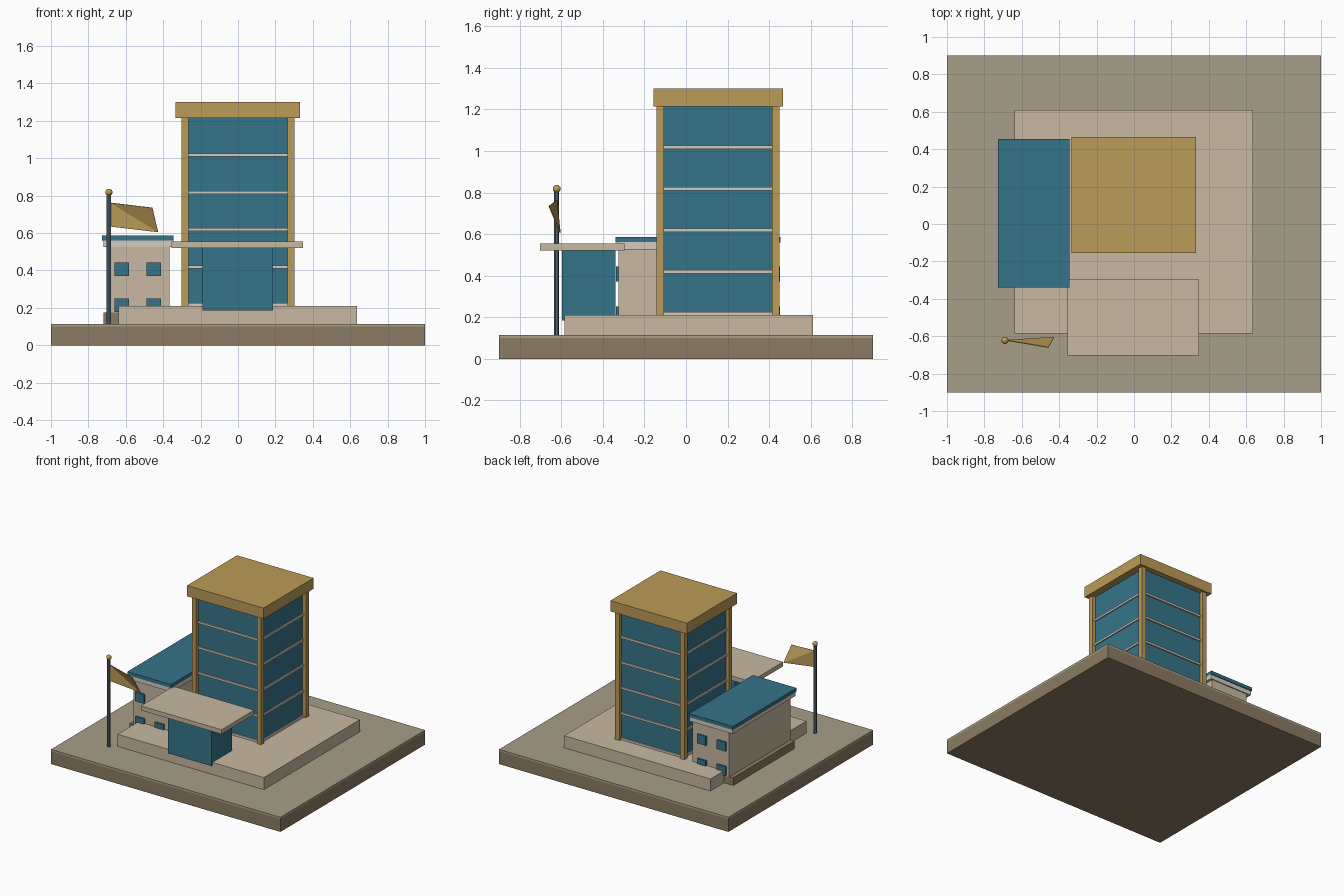
import bpy

if "Cube" in bpy.data.objects:
    bpy.data.objects.remove(bpy.data.objects["Cube"])


def material(name, r, g, b):
    m = bpy.data.materials.new(name)
    m.diffuse_color = (r, g, b, 1)
    m.use_nodes = True
    m.node_tree.nodes["Principled BSDF"].inputs["Base Color"].default_value = m.diffuse_color
    return m


EARTH = material("earth", 0.26, 0.20, 0.125)
PAVING = material("paving", 0.39, 0.345, 0.25)
STONE = material("stone", 0.58, 0.48, 0.36)
PALE = material("pale", 0.65, 0.60, 0.52)
GOLD = material("gold", 0.50, 0.33, 0.095)
BLUE = material("blue", 0.036, 0.175, 0.25)
STEEL = material("steel", 0.09, 0.13, 0.16)


def box(name, x, y, z, mat):
    """Box from (min, max) pairs on each axis."""
    v = [(a, b, c) for a in x for b in y for c in z]
    f = [(0, 1, 3, 2), (4, 6, 7, 5), (0, 4, 5, 1),
         (2, 3, 7, 6), (0, 2, 6, 4), (1, 5, 7, 3)]
    return mesh(name, v, f, mat)


def mesh(name, v, f, mat):
    me = bpy.data.meshes.new(name)
    me.from_pydata(v, [], f)
    me.materials.append(mat)
    ob = bpy.data.objects.new(name, me)
    bpy.context.collection.objects.link(ob)
    return ob


# ground and plinth
box("ground_base", (-1, 1), (-0.9, 0.9), (0, 0.10), EARTH)
box("ground_paving", (-1, 1), (-0.9, 0.9), (0.10, 0.115), PAVING)
box("plinth", (-0.64, 0.635), (-0.585, 0.61), (0.115, 0.21), STONE)

# tower: glass core, floor bands, corner columns, roof slab
CY = 0.154
box("tower_glass", (-0.275, 0.275), (CY - 0.27, CY + 0.27), (0.21, 1.215), BLUE)
for i in range(5):
    z = 0.218 + 0.2 * i
    box("floor_band", (-0.285, 0.285), (CY - 0.28, CY + 0.28),
        (z - 0.008, z + 0.008), PALE)
for sx in (-1, 1):
    for sy in (-1, 1):
        x, y = sx * 0.283, CY + sy * 0.278
        box("corner_column", (x - 0.019, x + 0.019), (y - 0.019, y + 0.019),
            (0.21, 1.22), GOLD)
box("tower_roof", (-0.335, 0.332), (CY - 0.31, CY + 0.312), (1.215, 1.30), GOLD)

# entrance
box("entrance_lobby", (-0.19, 0.187), (-0.597, -0.34), (0.185, 0.52), BLUE)
box("entrance_canopy", (-0.355, 0.348), (-0.702, -0.297), (0.52, 0.555), STONE)

# side wing
box("wing_base", (-0.72, -0.35), (-0.325, 0.44), (0.115, 0.175), EARTH)
box("wing_walls", (-0.685, -0.365), (-0.325, 0.44), (0.17, 0.53), STONE)
box("wing_cornice", (-0.72, -0.345), (-0.333, 0.448), (0.525, 0.562), PALE)
box("wing_roof", (-0.726, -0.345), (-0.34, 0.455), (0.56, 0.587), BLUE)
for x in (-0.622, -0.451):
    for z in (0.215, 0.407):
        for y in (-0.325, 0.44):
            box("wing_window", (x - 0.038, x + 0.038), (y - 0.013, y + 0.013),
                (z - 0.036, z + 0.036), BLUE)

# flagpole, finial and flag
bpy.ops.mesh.primitive_cylinder_add(vertices=12, radius=0.012, depth=0.7,
                                    location=(-0.69, -0.622, 0.465))
pole = bpy.context.object
pole.name = "flagpole"
pole.data.materials.append(STEEL)
bpy.ops.mesh.primitive_uv_sphere_add(segments=16, ring_count=8, radius=0.019,
                                     location=(-0.69, -0.622, 0.818))
ball = bpy.context.object
ball.name = "flagpole_finial"
ball.data.materials.append(GOLD)
for ob in (pole, ball):
    bpy.context.view_layer.objects.active = ob
    ob.select_set(True)
bpy.ops.object.shade_smooth_by_angle()
flag = mesh("flag", [(-0.685, -0.622, 0.763), (-0.458, -0.66, 0.735),
                     (-0.427, -0.605, 0.605), (-0.685, -0.622, 0.635)],
            [(0, 2, 1), (0, 3, 2)], GOLD)
solid = flag.modifiers.new("thickness", "SOLIDIFY")
solid.thickness = 0.004
solid.offset = 0
